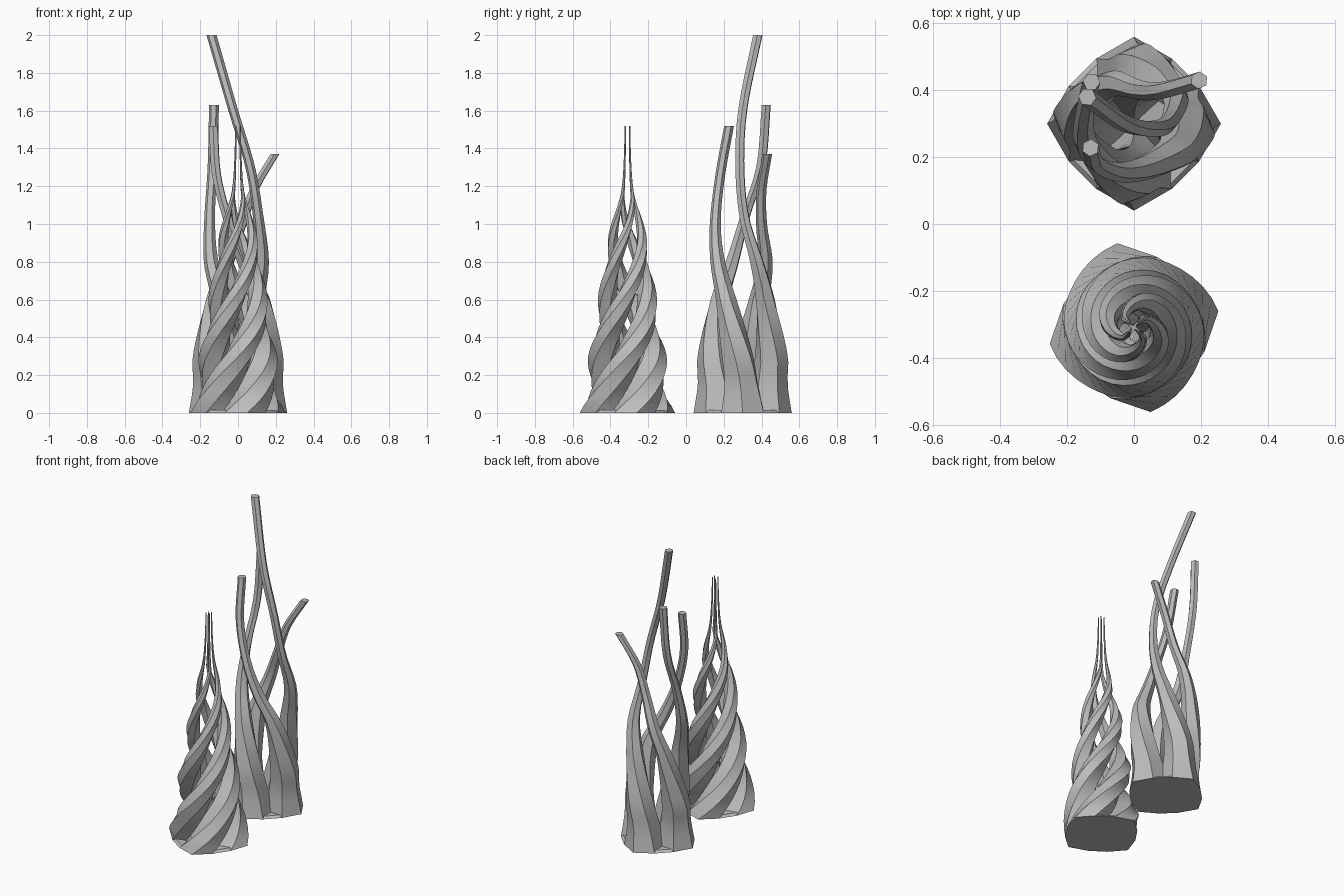
import bpy, bmesh, math
from mathutils import Vector

if "Cube" in bpy.data.objects:
    bpy.data.objects.remove(bpy.data.objects["Cube"])

grey = bpy.data.materials.new("warm grey")
grey.diffuse_color = (0.5, 0.5, 0.5, 1)
grey.use_nodes = True
grey.node_tree.nodes["Principled BSDF"].inputs["Base Color"].default_value = grey.diffuse_color


def sample(keys, z):
    """Smooth (Catmull-Rom style) interpolation of rows (z, a, b, ...)."""
    n = len(keys)
    i = 0
    while i < n - 2 and z > keys[i + 1][0]:
        i += 1
    k0, k1 = keys[i], keys[i + 1]
    h = k1[0] - k0[0]
    t = (z - k0[0]) / h

    def slope(j, c):
        lo, hi = keys[max(j - 1, 0)], keys[min(j + 1, n - 1)]
        return (hi[c] - lo[c]) / (hi[0] - lo[0])
    out = []
    for c in range(1, len(k0)):
        out.append((2*t**3 - 3*t*t + 1) * k0[c] + (t**3 - 2*t*t + t) * h * slope(i, c)
                   + (3*t*t - 2*t**3) * k1[c] + (t**3 - t*t) * h * slope(i + 1, c))
    return out


def hexagon(x, y, z, r, ang, wide=1.0):
    pts = []
    for k in range(6):
        a = k * math.pi / 3
        u, v = r * math.cos(a), r * wide * math.sin(a)
        pts.append(Vector((x + u * math.cos(ang) - v * math.sin(ang),
                           y + u * math.sin(ang) + v * math.cos(ang), z)))
    return pts


def finish(bm, name):
    bmesh.ops.recalc_face_normals(bm, faces=bm.faces)
    me = bpy.data.meshes.new(name)
    bm.to_mesh(me)
    bm.free()
    me.materials.append(grey)
    ob = bpy.data.objects.new(name, me)
    bpy.context.collection.objects.link(ob)
    bpy.ops.object.select_all(action='DESELECT')
    ob.select_set(True)
    bpy.context.view_layer.objects.active = ob
    bpy.ops.object.shade_smooth_by_angle(angle=math.radians(30))


def strand(name, rings):
    """Skin a list of hexagon rings and cap both ends."""
    bm = bmesh.new()
    loops = [[bm.verts.new(p) for p in ring] for ring in rings]
    for a, b in zip(loops, loops[1:]):
        for k in range(6):
            bm.faces.new((a[k], a[(k + 1) % 6], b[(k + 1) % 6], b[k]))
    bm.faces.new(loops[0])
    bm.faces.new(loops[-1])
    finish(bm, name)


def base_plate(name, feet, cy):
    """Thin foot joining the four strands."""
    bm = bmesh.new()
    for p in feet:
        bm.verts.new(p)
        bm.verts.new((p.x * 0.94, cy + (p.y - cy) * 0.94, 0.015))
    res = bmesh.ops.convex_hull(bm, input=bm.verts)
    junk = [v for v in res["geom_interior"] if isinstance(v, bmesh.types.BMVert)]
    bmesh.ops.delete(bm, geom=junk, context='VERTS')
    finish(bm, name)


# Tightly twisted spire: height, strand offset, strand radius, tangential stretch
SY = -0.31
spire = [(0, 0.13, 0.127, 1.0), (0.15, 0.125, 0.1, 1.0), (0.3, 0.125, 0.083, 1.0),
         (0.6, 0.106, 0.053, 1.05), (0.9, 0.082, 0.029, 1.05), (1.05, 0.056, 0.017, 1.05),
         (1.2, 0.03, 0.008, 1.0), (1.35, 0.02, 0.005, 1.0), (1.52, 0.017, 0.003, 1.0)]
feet = []
for k in range(4):
    rings = []
    for i in range(41):
        z = 1.52 * i / 40
        off, r, wide = sample(spire, z)
        a = math.radians(11 + 90 * k + 265 * min(z, 1.15))
        rings.append(hexagon(off * math.cos(a), SY + off * math.sin(a), z, r, a, wide))
    feet += rings[0]
    strand(f"spire_strand_{k + 1}", rings)
base_plate("spire_base", feet, SY)

# Loose splayed cluster: common lower part, then each strand's own upper path
CY = 0.30
lower = [(0, 0.13, 0), (0.15, 0.138, -3), (0.3, 0.155, -10), (0.6, 0.148, -36)]
thick = [(0, 0.13), (0.15, 0.1), (0.3, 0.088), (0.6, 0.055), (0.85, 0.036),
         (1.05, 0.028), (1.3, 0.026), (2.0, 0.027)]
upper = {
    0: [(0.8, 0.03, 0.168), (1.0, -0.045, 0.155), (1.25, -0.112, 0.18), (1.52, -0.13, 0.228)],
    -90: [(0.8, -0.142, 0.245), (1.03, -0.15, 0.31), (1.3, -0.135, 0.395), (1.63, -0.127, 0.425)],
    90: [(0.8, 0.125, 0.375), (1.03, 0.108, 0.31), (1.3, 0.065, 0.285),
         (1.6, -0.025, 0.3), (2.0, -0.14, 0.38)],
    180: [(0.8, -0.055, 0.42), (1.0, 0.02, 0.4), (1.18, 0.085, 0.4), (1.37, 0.195, 0.43)],
}
feet = []
for n, (start, path) in enumerate(upper.items()):
    keys = []
    for z, off, turn in lower:
        a = math.radians(start + turn)
        keys.append((z, off * math.cos(a), CY + off * math.sin(a)))
    keys += path
    top = keys[-1][0]
    rings = []
    for i in range(31):
        z = top * i / 30
        x, y = sample(keys, z)
        turn = sample(lower, min(z, 0.6))[1]
        rings.append(hexagon(x, y, z, sample(thick, z)[0], math.radians(start + turn)))
    feet += rings[0]
    strand(f"splayed_strand_{n + 1}", rings)
base_plate("splayed_base", feet, CY)
